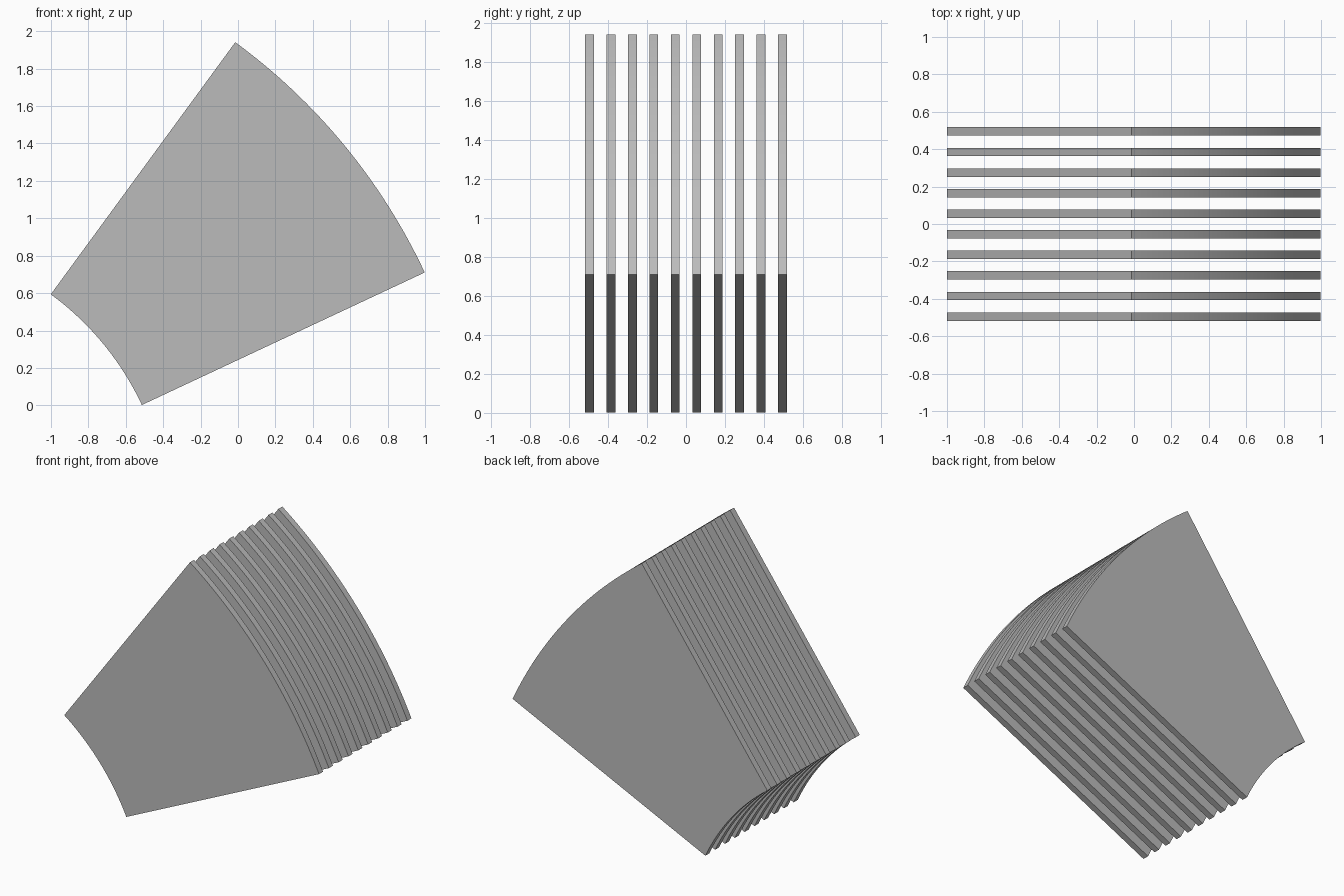
import bpy
import bmesh
from math import cos, sin, radians

cube = bpy.data.objects.get("Cube")
if cube:
    bpy.data.objects.remove(cube, do_unlink=True)

# One plain grey for every plate
GREY = (0.5, 0.5, 0.5, 1.0)
mat = bpy.data.materials.new("plain grey")
mat.use_nodes = True
mat.diffuse_color = GREY
mat.node_tree.nodes["Principled BSDF"].inputs["Base Color"].default_value = GREY

# Ring sector shared by all plates
CENTRE_X, CENTRE_Z = -1.914, -0.654
INNER, OUTER = 1.546, 3.216
START, END = radians(25.1), radians(53.8)
SEGMENTS = 32
COUNT, PITCH, THICKNESS = 10, 0.11, 0.045


def arc(radius, y):
    step = (END - START) / SEGMENTS
    return [(CENTRE_X + radius * cos(START + i * step), y,
             CENTRE_Z + radius * sin(START + i * step))
            for i in range(SEGMENTS + 1)]


def sector_mesh():
    """Solid ring sector, extruded along y."""
    bm = bmesh.new()
    outline = arc(OUTER, -THICKNESS / 2) + arc(INNER, -THICKNESS / 2)[::-1]
    face = bm.faces.new([bm.verts.new(p) for p in outline])
    result = bmesh.ops.extrude_face_region(bm, geom=[face], use_keep_orig=True)
    verts = [g for g in result["geom"] if isinstance(g, bmesh.types.BMVert)]
    bmesh.ops.translate(bm, verts=verts, vec=(0, THICKNESS, 0))
    bmesh.ops.recalc_face_normals(bm, faces=bm.faces)
    mesh = bpy.data.meshes.new("sector_plate")
    bm.to_mesh(mesh)
    bm.free()
    mesh.materials.append(mat)
    return mesh


# Row of evenly spaced plates, front to back
plate = sector_mesh()
for i in range(COUNT):
    obj = bpy.data.objects.new(f"sector_plate_{i + 1}", plate)
    obj.location.y = (i - (COUNT - 1) / 2) * PITCH
    bpy.context.collection.objects.link(obj)
    obj.select_set(True)
    bpy.context.view_layer.objects.active = obj

# Smooth arcs, sharp rims
bpy.ops.object.shade_smooth_by_angle(angle=radians(30))
